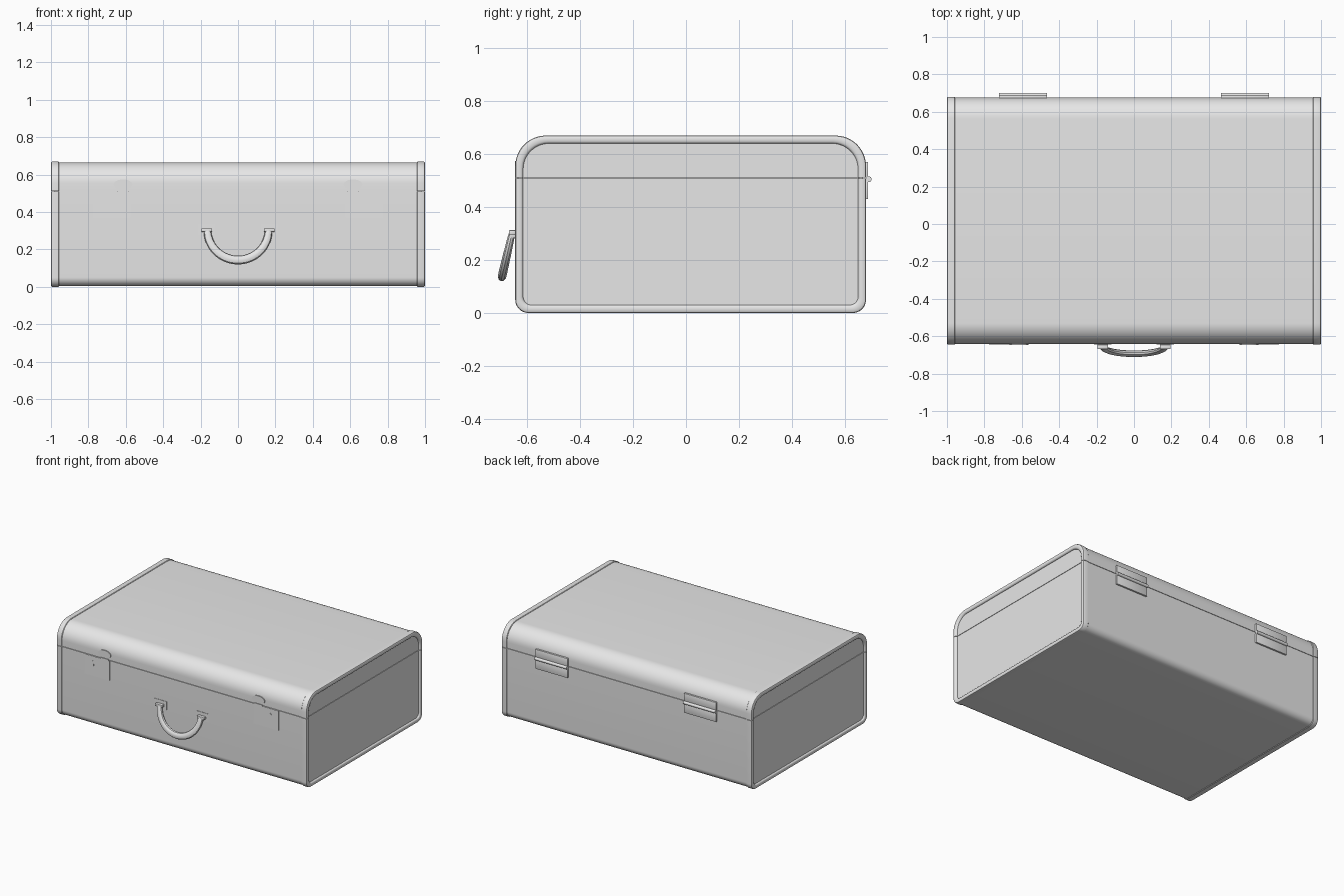
import bpy, bmesh, math
from mathutils import Vector

cube = bpy.data.objects.get("Cube")
if cube:
    bpy.data.objects.remove(cube, do_unlink=True)

grey = bpy.data.materials.new("plain grey")
grey.use_nodes = True
grey.diffuse_color = (0.8, 0.8, 0.8, 1)
grey.node_tree.nodes["Principled BSDF"].inputs["Base Color"].default_value = (0.8, 0.8, 0.8, 1)

Y0, Y1, Z0, Z1 = -0.645, 0.68, 0.0, 0.67
SEAM, GAP = 0.51, 0.0015
FRONT, BACK = Y0 + 0.004, Y1 - 0.004   # body walls, just inside the trims


def finish(name, bm, angle=35):
    bmesh.ops.recalc_face_normals(bm, faces=bm.faces)
    me = bpy.data.meshes.new(name)
    bm.to_mesh(me)
    bm.free()
    me.materials.append(grey)
    ob = bpy.data.objects.new(name, me)
    bpy.context.collection.objects.link(ob)
    bpy.ops.object.select_all(action='DESELECT')
    ob.select_set(True)
    bpy.context.view_layer.objects.active = ob
    bpy.ops.object.shade_smooth_by_angle(angle=math.radians(angle))
    return ob


def half_outline(upper, inset):
    """Open (y, z) path of the lid or base outline, from front seam to back seam."""
    y0, y1 = Y0 + inset, Y1 - inset
    s = 1 if upper else -1
    r = (0.115 if upper else 0.05) - inset * 0.6
    edge = Z1 - inset if upper else Z0 + inset
    zc = edge - s * r
    pts = [(y0, SEAM + s * GAP)]
    for yc, a0 in ((y0 + r, 180), (y1 - r, 90)):
        for i in range(13):
            a = math.radians(a0 - 90 * i / 12)
            pts.append((yc + r * math.cos(a), zc + s * r * math.sin(a)))
    return pts + [(y1, SEAM + s * GAP)]


def loft(name, sections, closed_path, closed_sections):
    """Skin sections of equal length; open ends are capped."""
    bm = bmesh.new()
    rows = [[bm.verts.new(p) for p in sec] for sec in sections]
    n, m = len(rows[0]), len(rows)
    for i in range(m if closed_sections else m - 1):
        a, b = rows[i], rows[(i + 1) % m]
        for j in range(n if closed_path else n - 1):
            k = (j + 1) % n
            bm.faces.new((a[j], a[k], b[k], b[j]))
    if not closed_sections:
        bm.faces.new(rows[0])
        bm.faces.new(rows[-1])
    if not closed_path:
        bm.faces.new([r[0] for r in rows])
        bm.faces.new([r[-1] for r in rows])
    return finish(name, bm)


def box(name, x, y, z, bevel=0.0):
    bm = bmesh.new()
    bmesh.ops.create_cube(bm, size=1)
    for v in bm.verts:
        v.co = [(a + b) / 2 + c * (b - a) for (a, b), c in zip((x, y, z), v.co)]
    if bevel:
        bmesh.ops.bevel(bm, geom=bm.edges[:], offset=bevel, segments=2, affect='EDGES', profile=0.5)
    return finish(name, bm)


def plate(name, outline, y_back, y_front):
    """Thin plate from an (x, z) outline."""
    return loft(name, [[(x, y, z) for x, z in outline] for y in (y_back, y_front)], True, False)


def span(side, a, b):
    return tuple(sorted((side * a, side * b)))


# Shells and the end trims, both split at the seam
TRIM = [(0.957, 0.012), (0.957, 0.003), (0.960, 0.0), (0.992, 0.0), (0.997, 0.002),
        (1.0, 0.007), (1.0, 0.022), (0.997, 0.027), (0.992, 0.030), (0.980, 0.030)]
for upper, part in ((True, "lid"), (False, "base")):
    path = half_outline(upper, 0.004)
    loft(part + "_shell", [[(x, y, z) for y, z in path] for x in (-0.988, 0.988)], True, False)
    for side, word in ((1, "left"), (-1, "right")):
        loft(f"{part}_trim_{word}",
             [[(side * x, y, z) for y, z in half_outline(upper, d)] for x, d in TRIM], False, True)

# Core that closes the view through the seam
box("seam_core", (-0.98, 0.98), (Y0 + 0.012, Y1 - 0.012), (SEAM - 0.03, SEAM + 0.03))

for side, word in ((1, "left"), (-1, "right")):
    # Hinges: two leaves and a pin
    hx = span(side, 0.465, 0.722)
    box(f"hinge_leaf_upper_{word}", hx, (BACK - 0.004, BACK + 0.012), (0.512, 0.57), 0.001)
    box(f"hinge_leaf_lower_{word}", hx, (BACK - 0.004, BACK + 0.012), (0.43, 0.498), 0.001)
    ring = [(0.690 + 0.011 * math.cos(t * math.pi / 8), 0.505 + 0.011 * math.sin(t * math.pi / 8))
            for t in range(16)]
    loft(f"hinge_pin_{word}", [[(x, y, z) for y, z in ring] for x in hx], True, False)

    # Latches: back plate, slide, hasp on the lid, key slot
    box(f"latch_plate_{word}", span(side, 0.575, 0.775), (FRONT - 0.003, FRONT + 0.004), (0.365, 0.507))
    box(f"latch_slide_{word}", span(side, 0.582, 0.648), (FRONT - 0.005, FRONT + 0.004), (0.395, 0.516))
    hasp = [(side * (0.615 + 0.05 * math.cos(t * math.pi / 12)),
             0.547 + 0.027 * math.sin(t * math.pi / 12)) for t in range(24)]
    plate(f"latch_hasp_{word}", hasp, FRONT + 0.004, FRONT - 0.005)
    key = [(side * (0.708 + 0.009 * math.cos(t * math.pi / 6)),
            0.465 + 0.009 * math.sin(t * math.pi / 6)) for t in range(-1, 8)]
    key += [(side * 0.702, 0.437), (side * 0.714, 0.437)]
    plate(f"key_slot_{word}", key, FRONT + 0.002, FRONT - 0.0045)

    # Handle mounts: plate, post and pivot cap
    box(f"handle_plate_{word}", span(side, 0.12, 0.215), (FRONT - 0.003, FRONT + 0.004), (0.275, 0.335))
    box(f"handle_post_{word}", span(side, 0.15, 0.183), (FRONT - 0.022, FRONT + 0.002), (0.283, 0.308), 0.003)
    box(f"handle_cap_{word}", span(side, 0.138, 0.196), (FRONT - 0.028, FRONT - 0.004), (0.294, 0.313), 0.003)

# Carrying handle: half ring hanging from the mounts, leaning outward
TILT = math.radians(13)
pivot = Vector((0, FRONT - 0.016, 0.302))
sections = []
for i in range(33):
    a = math.pi * i / 32
    grow = 0.014 + 0.006 * math.sin(a) ** 0.5 if 0 < i < 32 else 0.014
    sec = []
    for j in range(10):
        b = 2 * math.pi * j / 10
        r = 0.163 + (grow + 0.004) * math.cos(b)
        drop, out = r * math.sin(a), grow * 0.85 * math.sin(b)
        sec.append(pivot + Vector((r * math.cos(a),
                                   -drop * math.sin(TILT) - out * math.cos(TILT),
                                   -drop * math.cos(TILT) + out * math.sin(TILT))))
    sections.append(sec)
loft("handle_grip", sections, True, False)
